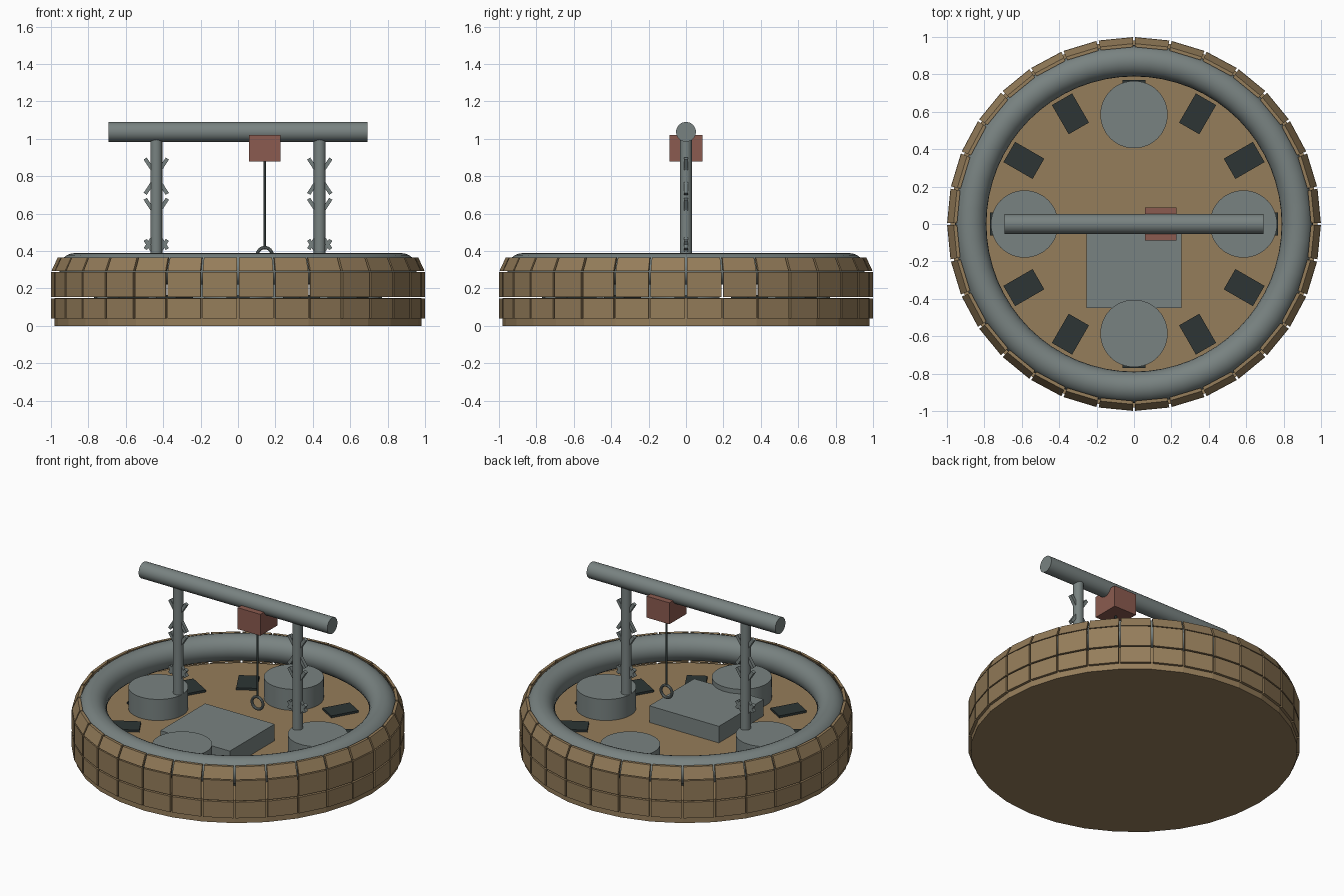
import bpy, bmesh, math
from mathutils import Matrix, Vector

if "Cube" in bpy.data.objects:
    bpy.data.objects.remove(bpy.data.objects["Cube"])


def mat(name, rgb):
    m = bpy.data.materials.new(name)
    m.diffuse_color = (*rgb, 1)
    m.use_nodes = True
    m.node_tree.nodes["Principled BSDF"].inputs["Base Color"].default_value = m.diffuse_color
    return m


TAN = mat("sand tan", (0.30, 0.205, 0.103))
GREY = mat("slate grey", (0.19, 0.225, 0.22))
DARK = mat("dark slate", (0.026, 0.036, 0.035))
RED = mat("rust red", (0.26, 0.105, 0.08))


def finish(name, material, smooth=False):
    ob = bpy.context.object
    ob.name = name
    ob.data.materials.append(material)
    if smooth:
        bpy.ops.object.shade_smooth_by_angle(angle=math.radians(35))
    return ob


def cylinder(name, material, r, a, b, sides=32, smooth=True):
    a, b = Vector(a), Vector(b)
    d = b - a
    bpy.ops.mesh.primitive_cylinder_add(
        vertices=sides, radius=r, depth=d.length, location=(a + b) / 2,
        rotation=d.to_track_quat('Z', 'Y').to_euler())
    return finish(name, material, smooth)


def box(name, material, centre, size, rot=(0, 0, 0)):
    bpy.ops.mesh.primitive_cube_add(size=1, location=centre, rotation=rot)
    bpy.context.object.scale = size
    return finish(name, material)


def torus(name, material, centre, R, r, seg, sub, rot=(0, 0, 0)):
    bpy.ops.mesh.primitive_torus_add(location=centre, rotation=rot, major_radius=R,
                                     minor_radius=r, major_segments=seg, minor_segments=sub)
    return finish(name, material, True)


# Round base whose top is the floor
FLOOR = 0.15
cylinder("base_floor", TAN, 0.982, (0, 0, 0), (0, 0, FLOOR), 32, False)

# Padded rim
torus("rim_tube", GREY, (0, 0, 0.305), 0.873, 0.084, 64, 24)

# Wall tiles: 32 per row, three rows, the top row leaning inward
N, GAP, THICK = 32, 0.006, 0.018
rows = [((0.995, 0.04), (0.995, 0.146)),
        ((0.995, 0.155), (0.995, 0.288)),
        ((0.993, 0.294), (0.960, 0.365))]
bm = bmesh.new()
for (r0, z0), (r1, z1) in rows:
    for k in range(N):
        turn = Matrix.Rotation((k + 0.5) * math.tau / N, 4, 'Z')
        ring = []
        for r, z in ((r0, z0), (r1, z1), (r1 - THICK, z1), (r0 - THICK, z0)):
            half = r * math.tan(math.pi / N) - GAP
            ring.append([bm.verts.new(turn @ Vector((r, s * half, z))) for s in (-1, 1)])
        for i in range(4):
            a, b = ring[i], ring[(i + 1) % 4]
            bm.faces.new((a[0], a[1], b[1], b[0]))
        bm.faces.new([p[0] for p in ring])
        bm.faces.new([p[1] for p in reversed(ring)])
bmesh.ops.recalc_face_normals(bm, faces=bm.faces)
mesh = bpy.data.meshes.new("wall_tiles")
bm.to_mesh(mesh)
bm.free()
mesh.materials.append(TAN)
bpy.context.collection.objects.link(bpy.data.objects.new("wall_tiles", mesh))

# Four drums and twelve floor pads
for k in range(4):
    a = k * math.pi / 2
    x, y = 0.585 * math.cos(a), 0.585 * math.sin(a)
    cylinder("drum", GREY, 0.18, (x, y, FLOOR), (x, y, 0.29), 48)
for k in range(12):
    a = k * math.pi / 6
    box("floor_pad", DARK, (0.68 * math.cos(a), 0.68 * math.sin(a), FLOOR + 0.006),
        (0.18, 0.125, 0.016), (0, 0, a))

# Low platform
box("platform", GREY, (0, -0.215, 0.205), (0.51, 0.47, 0.11))

# Posts with slanted pegs, and the cross beam
pegs = [(0.90, 1), (0.70, -1), (0.685, 1), (0.465, 1), (0.405, -1)]
for side in (-1, 1):
    px = side * 0.437
    cylinder("post", GREY, 0.032, (px, 0, FLOOR), (px, 0, 1.0), 24)
    for tip, up in pegs:
        for s in (-1, 1):
            box("peg", GREY, (px + s * 0.04, 0, tip - up * 0.035),
                (0.02, 0.024, 0.07), (0, s * up * math.radians(33), 0))
cylinder("cross_beam", GREY, 0.053, (-0.692, 0, 1.037), (0.692, 0, 1.037), 32)

# Hoist box with cable and pull ring
HX = 0.143
box("hoist_box", RED, (HX, 0, 0.95), (0.166, 0.178, 0.142))
cylinder("hoist_cable", DARK, 0.007, (HX, 0, 0.42), (HX, 0, 0.88), 12)
torus("pull_ring", GREY, (HX, 0, 0.378), 0.04, 0.009, 32, 10, (math.pi / 2, 0, 0))
